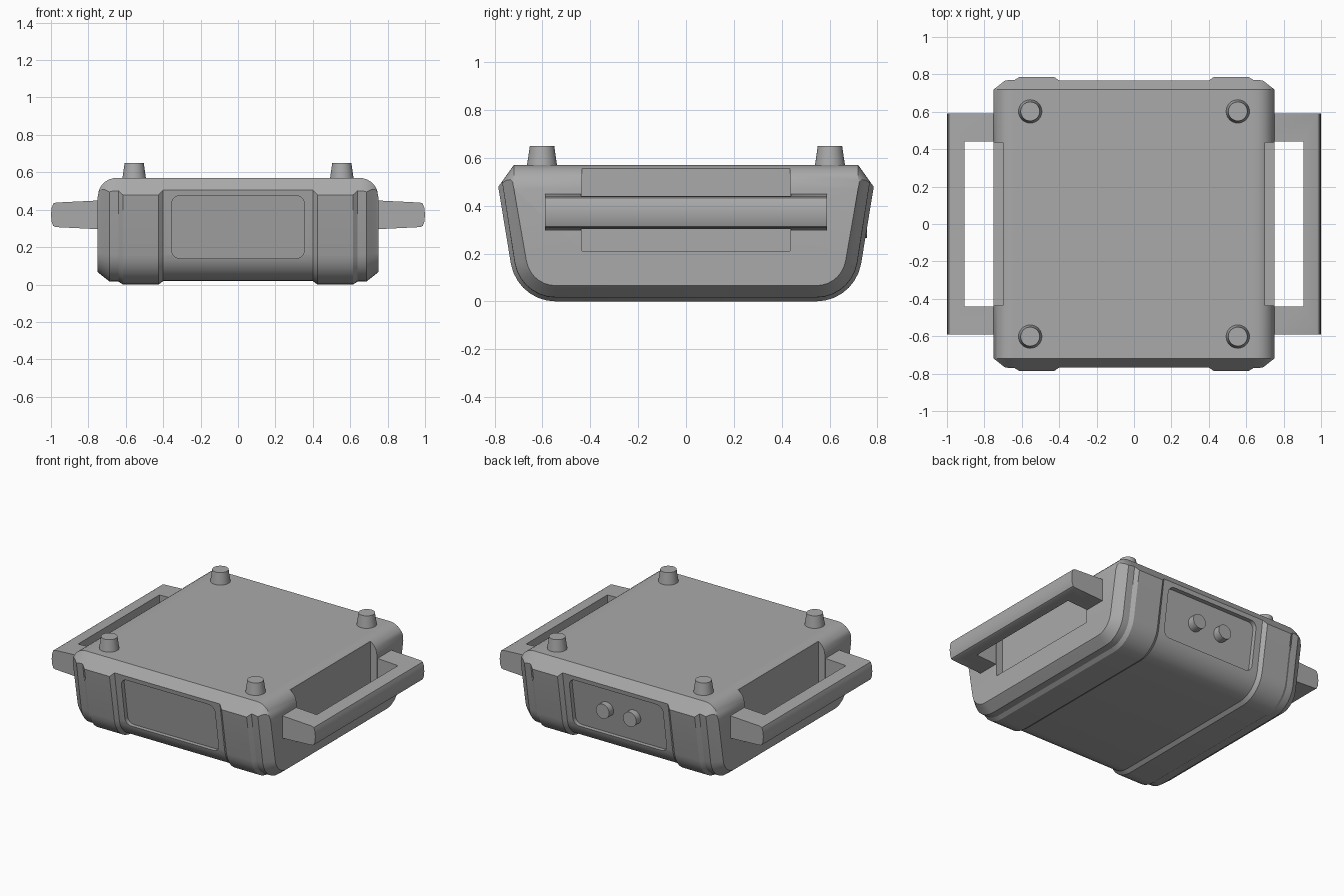
import bpy, bmesh, math

cube = bpy.data.objects.get("Cube")
if cube:
    bpy.data.objects.remove(cube, do_unlink=True)

GRAY = (0.4, 0.4, 0.4, 1)
mat = bpy.data.materials.new("plain gray")
mat.use_nodes = True
mat.diffuse_color = GRAY
mat.node_tree.nodes["Principled BSDF"].inputs["Base Color"].default_value = GRAY


def loft(name, loops):
    """Skin a row of matching closed loops and cap both ends."""
    bm = bmesh.new()
    rows = [[bm.verts.new(p) for p in loop] for loop in loops]
    for a, b in zip(rows, rows[1:]):
        for i in range(len(a)):
            j = (i + 1) % len(a)
            bm.faces.new((a[i], a[j], b[j], b[i]))
    bm.faces.new(rows[0])
    bm.faces.new(rows[-1])
    bmesh.ops.recalc_face_normals(bm, faces=bm.faces)
    mesh = bpy.data.meshes.new(name)
    bm.to_mesh(mesh)
    bm.free()
    mesh.materials.append(mat)
    obj = bpy.data.objects.new(name, mesh)
    bpy.context.collection.objects.link(obj)
    return obj


def box(name, x0, x1, y, z0, z1):
    ring = [(x0, z0), (x1, z0), (x1, z1), (x0, z1)]
    return loft(name, [[(px, s * y, pz) for px, pz in ring] for s in (-1, 1)])


def activate(obj):
    bpy.ops.object.select_all(action='DESELECT')
    obj.select_set(True)
    bpy.context.view_layer.objects.active = obj


def cut(obj, cutter):
    mod = obj.modifiers.new("cut", 'BOOLEAN')
    mod.operation = 'DIFFERENCE'
    mod.solver = 'EXACT'
    mod.object = cutter
    activate(obj)
    bpy.ops.object.modifier_apply(modifier=mod.name)
    bpy.data.objects.remove(cutter, do_unlink=True)


def smooth(obj, angle=30):
    activate(obj)
    bpy.ops.object.shade_smooth_by_angle(angle=math.radians(angle))


# Body: hull section inset by d, with a top that rounds off at the sides
def body_section(x, d):
    top = 0.47 + math.sqrt(max(0, 0.01 - max(0, abs(x) - 0.65) ** 2))
    y_top = 0.72 - max(0, d - 0.063)
    y_shoulder = max(0.785 - d, y_top + 0.002)
    half = [(y_top, top), (y_shoulder, top - 1.4 * (y_shoulder - y_top))]
    for i in range(8):
        a = math.radians(10 + 80 * i / 7)
        half.append((0.545 + (0.19 - d) * math.cos(a), 0.19 - (0.19 - d) * math.sin(a)))
    ring = half + [(-y, z) for y, z in reversed(half)]
    return [(x, y, z) for y, z in ring]


stations = [(0.40, 0.018), (0.425, 0), (0.615, 0), (0.64, 0.016), (0.665, 0.016),
            (0.688, 0.017), (0.71, 0.034), (0.73, 0.05), (0.743, 0.06), (0.75, 0.066)]
stations = [(-x, d) for x, d in reversed(stations)] + stations
body = loft("body", [body_section(x, d) for x, d in stations])

# Hand clearance pockets behind the handles
for s in (-1, 1):
    x0, x1 = sorted((s * 0.70, s * 0.95))
    cut(body, box("pocket_cutter", x0, x1, 0.435, 0.21, 0.8))


# Rounded panel recesses on front and back, following the wall slope
def recess_cutter(s):
    ring = []
    for k, (cx, cz) in enumerate([(0.31, 0.43), (-0.31, 0.43), (-0.31, 0.185), (0.31, 0.185)]):
        for i in range(7):
            a = math.radians(90 * k + 15 * i)
            ring.append((cx + 0.045 * math.cos(a), cz + 0.045 * math.sin(a)))
    floor = [(x, s * (0.684 + 0.154 * (z - 0.16)), z) for x, z in ring]
    return loft("recess_cutter", [floor, [(x, s * 0.9, z) for x, z in ring]])


for s in (-1, 1):
    cut(body, recess_cutter(s))
smooth(body)

# Side handles
for s, side in ((1, "left"), (-1, "right")):
    grip = [(0.69, 0.293), (0.975, 0.307), (0.988, 0.313), (0.996, 0.335), (1, 0.372),
            (0.996, 0.41), (0.988, 0.432), (0.975, 0.438), (0.69, 0.452)]
    handle = loft(side + "_handle", [[(s * x, y, z) for x, z in grip] for y in (-0.59, 0.59)])
    x0, x1 = sorted((s * 0.6, s * 0.905))
    cut(handle, box("handle_cutter", x0, x1, 0.44, 0.1, 0.7))
    smooth(handle)


def circle(cx, cy, r, n=32):
    return [(cx + r * math.cos(math.tau * i / n), cy + r * math.sin(math.tau * i / n))
            for i in range(n)]


# Tapered feet on the top
for sx, side in ((1, "left"), (-1, "right")):
    for sy, end in ((1, "back"), (-1, "front")):
        foot = loft(f"{end}_{side}_foot",
                    [[(x, y, z) for x, y in circle(sx * 0.555, sy * 0.602, r)]
                     for r, z in ((0.064, 0.56), (0.051, 0.65))])
        smooth(foot)

# Round connectors in the back recess
for sx, side in ((1, "left"), (-1, "right")):
    plug = loft(side + "_connector",
                [[(x, y, z) for x, z in circle(sx * 0.103, 0.315, 0.05)]
                 for y in (0.67, 0.757)])
    smooth(plug)
